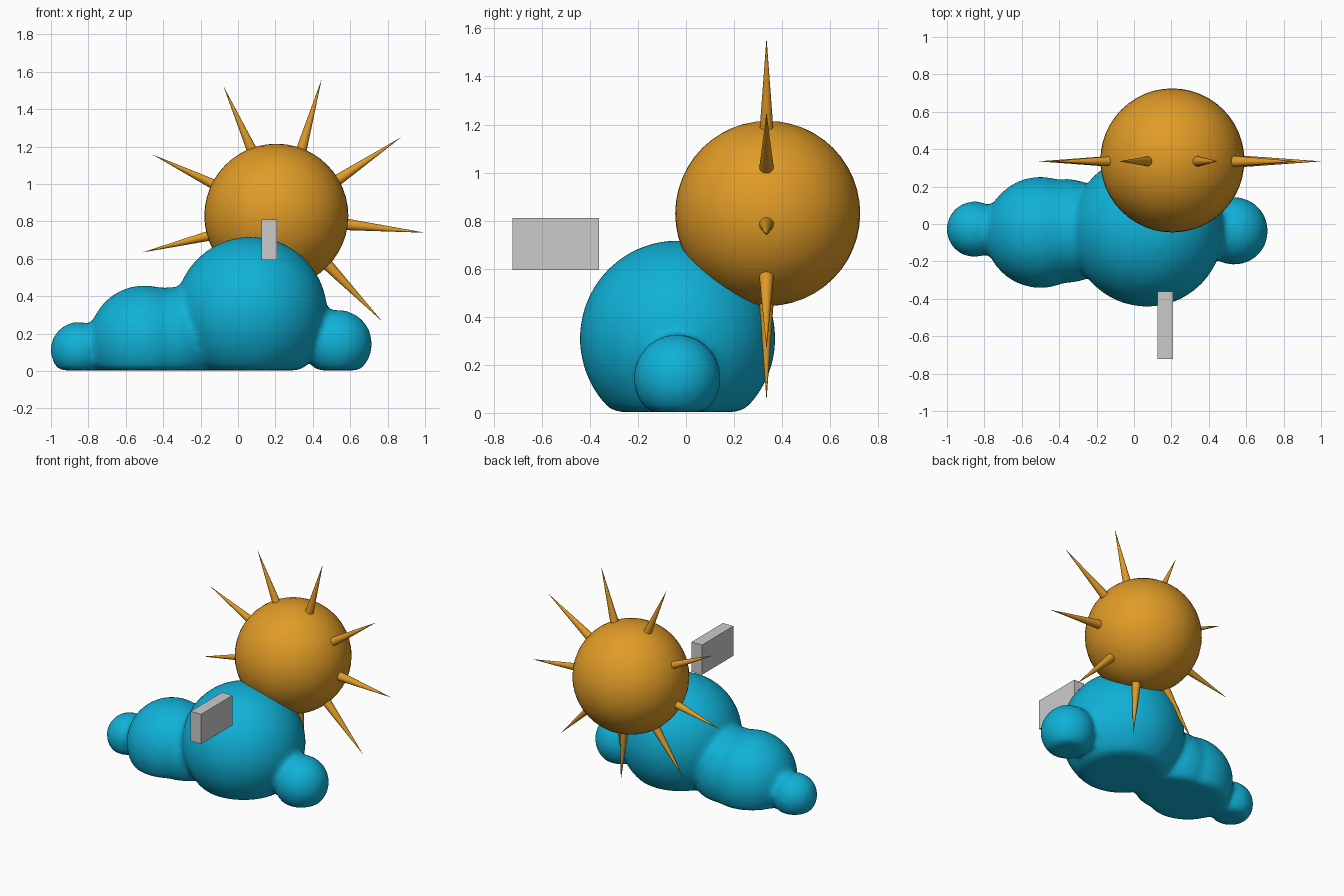
import bpy, bmesh, math
from mathutils import Matrix, Vector

if "Cube" in bpy.data.objects:
    bpy.data.objects.remove(bpy.data.objects["Cube"])


def material(name, rgb):
    m = bpy.data.materials.new(name)
    m.diffuse_color = (*rgb, 1)
    m.use_nodes = True
    m.node_tree.nodes["Principled BSDF"].inputs["Base Color"].default_value = m.diffuse_color
    return m


orange = material("sun orange", (0.75, 0.33, 0.02))
blue = material("cloud blue", (0.005, 0.44, 0.68))
grey = material("light grey", (0.6, 0.6, 0.6))


def make_object(name, bm, mat):
    me = bpy.data.meshes.new(name)
    bm.to_mesh(me)
    bm.free()
    me.materials.append(mat)
    ob = bpy.data.objects.new(name, me)
    bpy.context.collection.objects.link(ob)
    return ob


def smooth(ob, angle=40):
    bpy.ops.object.select_all(action='DESELECT')
    ob.select_set(True)
    bpy.context.view_layer.objects.active = ob
    bpy.ops.object.shade_smooth_by_angle(angle=math.radians(angle))


# Cloud: overlapping puffs with a flat underside, fused and softened
puffs = [(0.07, -0.035, 0.31, 0.408), (-0.36, -0.037, 0.17, 0.278),
         (-0.50, -0.045, 0.16, 0.298), (-0.853, -0.028, 0.113, 0.15),
         (0.535, -0.037, 0.145, 0.182)]
bm = bmesh.new()
for x, y, z, r in puffs:
    bmesh.ops.create_uvsphere(bm, u_segments=40, v_segments=24, radius=r,
                              matrix=Matrix.Translation((x, y, z)))
for v in bm.verts:
    v.co.z = max(v.co.z, 0.003)
cloud = make_object("cloud", bm, blue)
fuse = cloud.modifiers.new("fuse", 'REMESH')
fuse.mode = 'VOXEL'
fuse.voxel_size = 0.02
fuse.use_smooth_shade = True
soft = cloud.modifiers.new("soften", 'SMOOTH')
soft.factor = 0.5
soft.iterations = 8

# Sun ball
bm = bmesh.new()
bmesh.ops.create_uvsphere(bm, u_segments=48, v_segments=24, radius=0.385,
                          matrix=Matrix.Translation((0.205, 0.34, 0.83)))
smooth(make_object("sun_ball", bm, orange))

# Nine pointed rays in a ring around the sun
ring_centre = Vector((0.235, 0.335, 0.82))
inner, outer = 0.30, 0.765
for i in range(9):
    a = math.radians(-6 + 40 * i)
    d = Vector((math.cos(a), 0, math.sin(a)))
    place = (Matrix.Translation(ring_centre + d * (inner + outer) / 2)
             @ d.to_track_quat('Z', 'Y').to_matrix().to_4x4())
    bm = bmesh.new()
    bmesh.ops.create_cone(bm, cap_ends=True, segments=20, radius1=0.034,
                          radius2=0.0005, depth=outer - inner, matrix=place)
    smooth(make_object("sun_ray_%d" % (i + 1), bm, orange))

# Floating block in front of the cloud
bm = bmesh.new()
bmesh.ops.create_cube(bm, size=1, matrix=Matrix.Translation((0.167, -0.542, 0.702))
                      @ Matrix.Diagonal((0.084, 0.36, 0.216, 1)))
make_object("floating_block", bm, grey)
